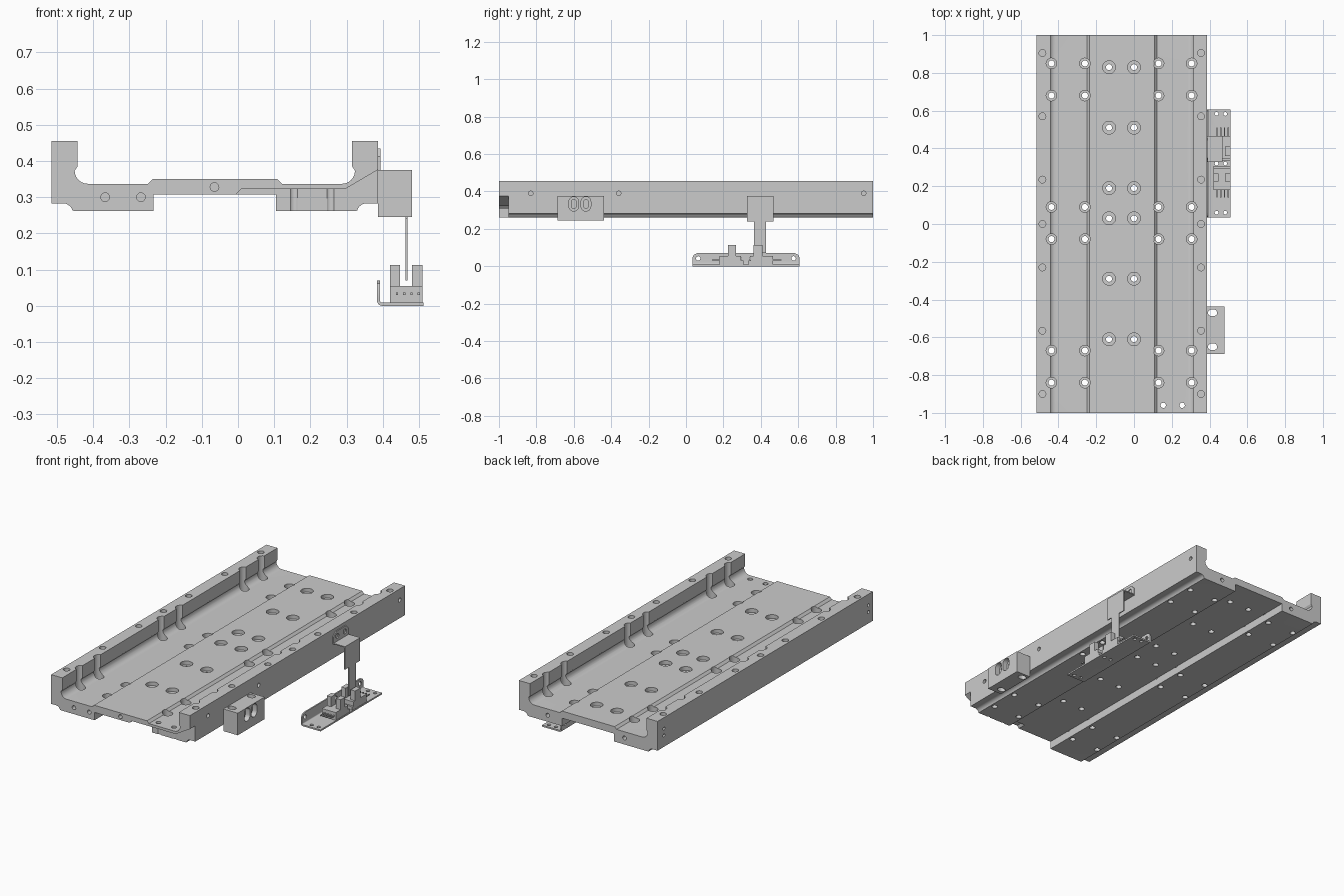
import bpy, bmesh, math

if "Cube" in bpy.data.objects:
    bpy.data.objects.remove(bpy.data.objects["Cube"])


def finish(name, bm, smooth=False):
    bmesh.ops.recalc_face_normals(bm, faces=bm.faces)
    me = bpy.data.meshes.new(name)
    bm.to_mesh(me)
    bm.free()
    ob = bpy.data.objects.new(name, me)
    bpy.context.collection.objects.link(ob)
    return ob


def add_prism(bm, pts, axis, a, b):
    """Extrude a 2D outline along an axis from a to b."""
    place = {'X': lambda u, v, w: (w, u, v),
             'Y': lambda u, v, w: (u, w, v),
             'Z': lambda u, v, w: (u, v, w)}[axis]
    lo = [bm.verts.new(place(u, v, a)) for u, v in pts]
    hi = [bm.verts.new(place(u, v, b)) for u, v in pts]
    n = len(pts)
    bm.faces.new(lo)
    bm.faces.new(hi[::-1])
    for i in range(n):
        j = (i + 1) % n
        bm.faces.new((lo[i], hi[i], hi[j], lo[j]))


def prisms(name, items):
    bm = bmesh.new()
    for it in items:
        add_prism(bm, *it)
    return finish(name, bm)


def arc(cx, cy, r, a0, a1, n=6):
    return [(cx + r * math.cos(math.radians(a0 + (a1 - a0) * i / n)),
             cy + r * math.sin(math.radians(a0 + (a1 - a0) * i / n))) for i in range(n + 1)]


def circle(cx, cy, r, n=24):
    return arc(cx, cy, r, 0, 360, n)[:-1]


def rrect(x0, x1, y0, y1, r):
    return (arc(x1 - r, y1 - r, r, 0, 90) + arc(x0 + r, y1 - r, r, 90, 180)
            + arc(x0 + r, y0 + r, r, 180, 270) + arc(x1 - r, y0 + r, r, 270, 360))


def rect(x0, x1, y0, y1):
    return [(x0, y0), (x1, y0), (x1, y1), (x0, y1)]


def cut(ob, items):
    cutter = prisms("cutter", items)
    cutter.hide_render = True
    m = ob.modifiers.new("cut", 'BOOLEAN')
    m.operation = 'DIFFERENCE'
    m.solver = 'EXACT'
    m.object = cutter
    bpy.context.view_layer.objects.active = ob
    bpy.ops.object.modifier_apply(modifier=m.name)
    bpy.data.objects.remove(cutter)


def smooth(ob):
    bpy.ops.object.select_all(action='DESELECT')
    ob.select_set(True)
    bpy.context.view_layer.objects.active = ob
    bpy.ops.object.shade_smooth_by_angle(angle=math.radians(30))


# Carriage plate: channel profile, symmetric about x = -0.064
C = -0.064
half = ([(0.172, 0.35), (0.185, 0.337)]
        + arc(0.351, 0.373, 0.036, -90, 0)
        + [(0.379, 0.385), (0.379, 0.455), (0.451, 0.455), (0.451, 0.283)]
        + arc(0.419, 0.256, 0.027, 90, 165, 5)
        + [(0.388, 0.262), (0.169, 0.262), (0.169, 0.308)])
profile = [(C + u, z) for u, z in half] + [(C - u, z) for u, z in reversed(half)]
carriage = prisms("carriage_plate", [(profile, 'Y', -1, 1)])

# Relief under the front right corner
cut(carriage, [([(-0.012, 0.30), (0.008, 0.322), (0.295, 0.322), (0.392, 0.379),
                 (0.392, 0.2), (-0.012, 0.2)], 'Y', -1.05, -0.95)])

# Counterbored mounting holes, wall holes
rail_ys = (0.85, 0.68, 0.09, -0.08, -0.67, -0.84)
mid_ys = (0.83, 0.51, 0.19, 0.03, -0.29, -0.61)
rail = [(x, y) for x in (-0.437, -0.26, 0.13, 0.305) for y in rail_ys]
mid = [(x, y) for x in (-0.132, 0.0) for y in mid_ys]
wall = [(x, y) for x in (-0.485, 0.355) for y in (0.905, 0.57, 0.235, 0, -0.23, -0.565, -0.9)]
cut(carriage, [(circle(x, y, 0.028), 'Z', 0.305, 0.6) for x, y in rail]
    + [(circle(x, y, 0.034), 'Z', 0.328, 0.6) for x, y in mid]
    + [(circle(x, y, 0.018), 'Z', 0.415, 0.6) for x, y in wall])
cut(carriage, [(circle(x, y, 0.016), 'Z', 0.2, 0.6) for x, y in rail + mid]
    + [(circle(x, -0.96, 0.014), 'Z', 0.2, 0.6) for x in (0.155, 0.255)])

# Side and end screw holes
ends = [(-0.367, 0.3), (-0.268, 0.3), (-0.065, 0.328)]
cut(carriage, [(circle(x, z, 0.012, 16), 'Y', -1.1, -0.96) for x, z in ends]
    + [(circle(x, z, 0.012, 16), 'Y', 0.96, 1.1) for x, z in ((-0.3, 0.3), (0.2, 0.3))]
    + [(circle(y, 0.39, 0.012, 16), 'X', 0.36, 0.5) for y in (-0.83, -0.36, 0.95)]
    + [(circle(y, z, 0.009, 16), 'X', -0.6, -0.49) for y in (-0.96, 0.94) for z in (0.35, 0.39)])
smooth(carriage)

# Cable block with vertical slots and two oblong pockets
block = prisms("cable_block", [(rect(-0.688, -0.438, 0.245, 0.375), 'X', 0.387, 0.48)])
cut(block, [(rrect(0.392, 0.44, y - 0.017, y + 0.017, 0.0165), 'Z', 0.1, 0.5) for y in (-0.47, -0.65)]
    + [(rrect(y - 0.026, y + 0.026, 0.295, 0.371, 0.0255), 'X', 0.45, 0.6) for y in (-0.6, -0.535)])
cut(block, [(rrect(y - 0.013, y + 0.013, 0.31, 0.356, 0.0125), 'X', 0.41, 0.6) for y in (-0.6, -0.535)])
smooth(block)

# Bent flag bracket hanging from the right wall
t = 0.006
bend = [(0.387, 0.435), (0.387, 0.369), (0.462, 0.369), (0.462, 0.24),
        (0.468, 0.24), (0.468, 0.375), (0.387 + t, 0.375), (0.387 + t, 0.435)]
flag = prisms("flag_bracket", [(bend, 'Y', 0.327, 0.467)])
cut(flag, [(circle(y, 0.405, 0.014), 'X', 0.38, 0.4) for y in (0.362, 0.432)]
    + [([(y, 0.405), (y, 0.45), (y + s * 0.03, 0.45), (y + s * 0.03, 0.435)], 'X', 0.38, 0.4)
       for y, s in ((0.32, 1), (0.474, -1))])
smooth(flag)
prisms("flag_blade", [(rect(0.363, 0.427, 0.07, 0.24), 'X', 0.462, 0.468)])

# Sensor tray: base with upturned flange
tray_profile = ([(0.384, 0.07), (0.384, 0.015)] + arc(0.398, 0.014, 0.014, 180, 270, 5)
                + [(0.512, 0.0), (0.512, 0.009)] + arc(0.398, 0.015, 0.006, 270, 180, 4)
                + [(0.392, 0.07)])
tray = prisms("sensor_tray", [(tray_profile, 'Y', 0.035, 0.607)])
cut(tray, [(circle(x, y, 0.01, 16), 'Z', -0.1, 0.1) for x in (0.437, 0.483) for y in (0.06, 0.32, 0.583)]
    + [(circle(y, 0.042, 0.012, 16), 'X', 0.3, 0.396) for y in (0.065, 0.285, 0.352, 0.575)]
    + [([(y, 0.045), (y, 0.08), (y + s * 0.03, 0.08), (y + s * 0.025, 0.07), (y + s * 0.009, 0.062)],
        'X', 0.3, 0.396) for y, s in ((0.034, 1), (0.608, -1))])
smooth(tray)


# Two fork sensors with pins and paired towers
def sensor(name, y0, y1, t0, t1, pin0, pin1):
    items = [(rect(y0, y1, 0.009, 0.055), 'X', 0.42, 0.51)]
    for x0, x1 in ((0.42, 0.448), (0.481, 0.51)):
        items.append((rect(t0, t1, 0.055, 0.113), 'X', x0, x1))
    for i in range(4):
        x = 0.436 + i * 0.02
        items.append((rect(pin0, pin1, 0.03, 0.037), 'X', x, x + 0.006))
    prisms(name, items)


sensor("fork_sensor_front", 0.18, 0.295, 0.225, 0.268, 0.14, 0.18)
sensor("fork_sensor_rear", 0.345, 0.465, 0.36, 0.41, 0.465, 0.51)
# Mounting ears of the sensors
prisms("sensor_ears", [(rect(0.295, 0.307, 0.009, 0.03), 'X', 0.42, 0.51),
                       (rect(0.333, 0.345, 0.009, 0.03), 'X', 0.42, 0.51)])
